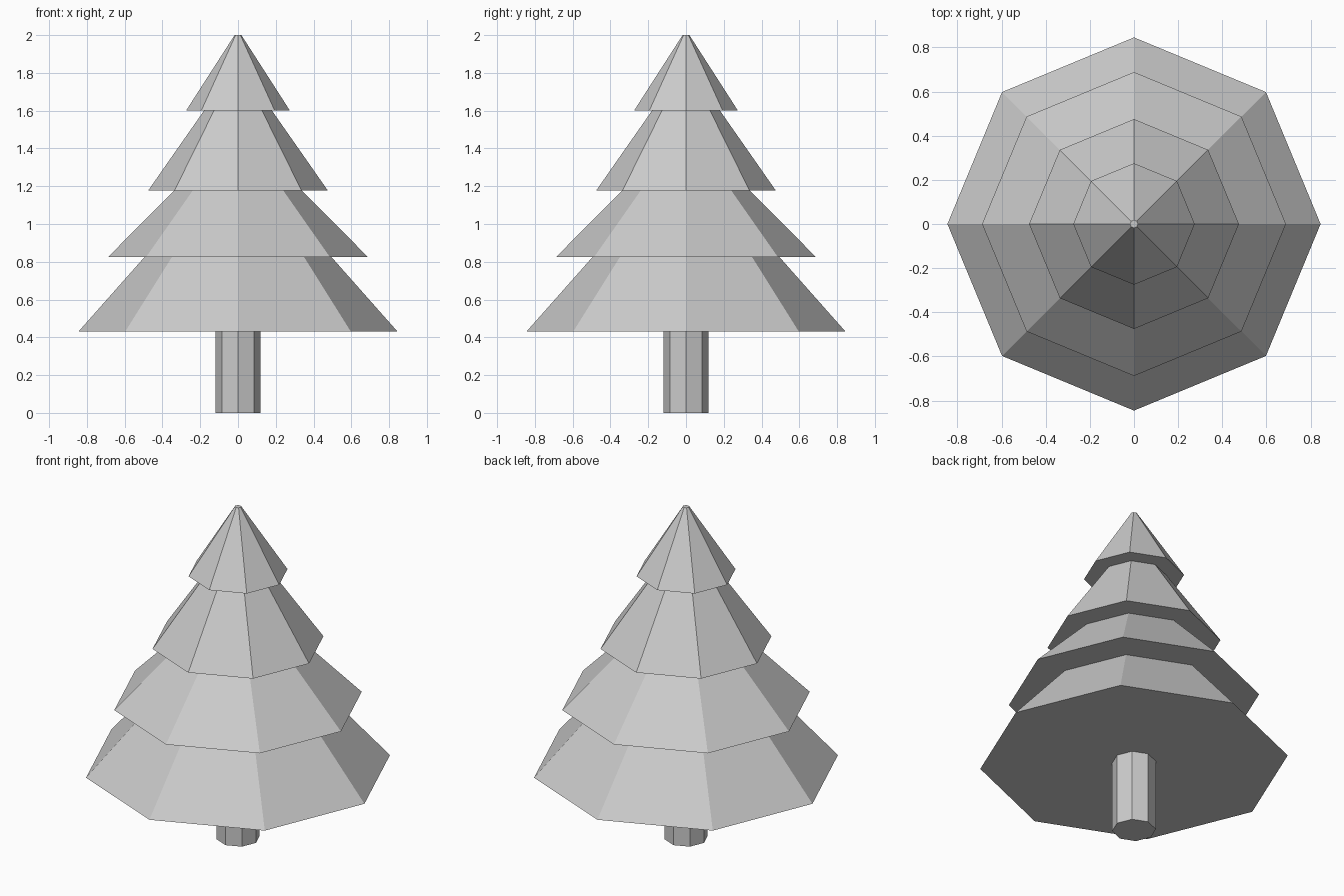
import bpy, bmesh
from math import cos, sin, pi

if "Cube" in bpy.data.objects:
    bpy.data.objects.remove(bpy.data.objects["Cube"])

SIDES = 8


def lathe(name, profile):
    """Closed eight-sided solid from (radius, z) rings, corners on the axes."""
    bm = bmesh.new()
    rings = [[bm.verts.new((r * cos(2 * pi * i / SIDES), r * sin(2 * pi * i / SIDES), z))
              for i in range(SIDES)] for r, z in profile]
    for low, high in zip(rings, rings[1:]):
        for i in range(SIDES):
            j = (i + 1) % SIDES
            bm.faces.new((low[i], low[j], high[j], high[i]))
    bm.faces.new(rings[0][::-1])
    bm.faces.new(rings[-1])
    mesh = bpy.data.meshes.new(name)
    bm.to_mesh(mesh)
    bm.free()
    obj = bpy.data.objects.new(name, mesh)
    bpy.context.collection.objects.link(obj)
    return obj


# Trunk
lathe("trunk", [(0.12, 0), (0.12, 0.43)])

# Foliage: four flared tiers with flat undersides (bottom radius, top radius, bottom z, top z)
tiers = [(0.845, 0.495, 0.43, 0.825),
         (0.688, 0.338, 0.825, 1.178),
         (0.475, 0.18, 1.178, 1.6),
         (0.275, 0.018, 1.6, 2.0)]
lathe("foliage", [p for rb, rt, zb, zt in tiers for p in ((rb, zb), (rt, zt))])
